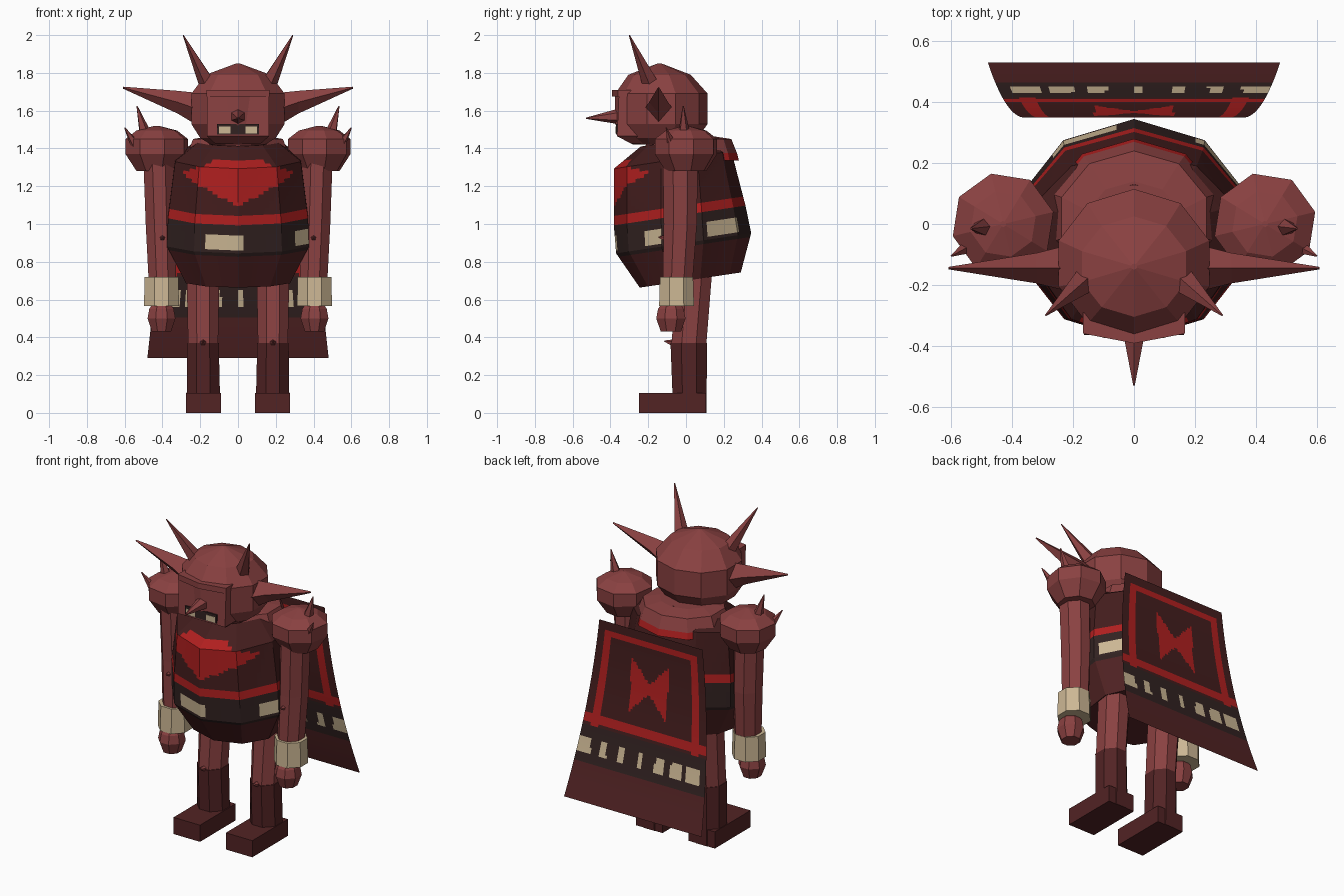
import bpy, bmesh
from math import sin, cos, pi
from mathutils import Vector

if "Cube" in bpy.data.objects:
    bpy.data.objects.remove(bpy.data.objects["Cube"])


def material(name, rgb):
    linear = [((c / 255 + 0.055) / 1.055) ** 2.4 for c in rgb] + [1]
    m = bpy.data.materials.new(name)
    m.use_nodes = True
    m.diffuse_color = linear
    m.node_tree.nodes["Principled BSDF"].inputs["Base Color"].default_value = linear
    return m


SKIN, DARK, BOOT, RED, BLACK, CREAM = range(6)
MATS = [material("skin red", (138, 65, 65)), material("dark maroon", (67, 29, 29)),
        material("boot maroon", (82, 35, 36)), material("bright red", (176, 31, 31)),
        material("near black", (50, 34, 33)), material("cream", (204, 183, 148))]


def finish(name, bm, closed=True):
    if closed:
        bmesh.ops.recalc_face_normals(bm, faces=bm.faces)
    me = bpy.data.meshes.new(name)
    bm.to_mesh(me)
    bm.free()
    for m in MATS:
        me.materials.append(m)
    ob = bpy.data.objects.new(name, me)
    bpy.context.collection.objects.link(ob)
    return ob


def skin_rows(name, rows, rule, wrap=True):
    """Join rows of points with quads; rule(centre) gives each face its colour."""
    bm = bmesh.new()
    vs = [[bm.verts.new(p) for p in row] for row in rows]
    n = len(rows[0])
    for a, b in zip(vs, vs[1:]):
        for i in range(n if wrap else n - 1):
            j = (i + 1) % n
            bm.faces.new((a[i], a[j], b[j], b[i]))
    if wrap:
        bm.faces.new(vs[0][::-1])
        bm.faces.new(vs[-1])
    for f in bm.faces:
        f.material_index = rule(f.calc_center_median())
    return finish(name, bm, wrap)


def loft(name, rings, n, mat, phase=0.0):
    """Rings are (x, y, z, rx, ry)."""
    rows = [[(x + rx * sin(2 * pi * (i + phase) / n), y - ry * cos(2 * pi * (i + phase) / n), z)
             for i in range(n)] for x, y, z, rx, ry in rings]
    return skin_rows(name, rows, mat if callable(mat) else lambda c: mat)


def spike(name, base, tip, r, n=5, mat=SKIN):
    base, tip = Vector(base), Vector(tip)
    d = tip - base
    bm = bmesh.new()
    bmesh.ops.create_cone(bm, cap_ends=True, segments=n, radius1=r, radius2=0.003, depth=d.length)
    for f in bm.faces:
        f.material_index = mat
    ob = finish(name, bm)
    ob.location = (base + tip) / 2
    ob.rotation_euler = d.to_track_quat('Z', 'Y').to_euler()
    return ob


def prism(name, outline, z0, z1, mat):
    return skin_rows(name, [[(x, y, z) for x, y in outline] for z in (z0, z1)], lambda c: mat)


def box(name, x0, x1, y0, y1, z0, z1, mat):
    return prism(name, [(x0, y0), (x1, y0), (x1, y1), (x0, y1)], z0, z1, mat)


# Torso: ten-sided barrel leaning along y, colours laid in bands
LEAN, MID, SUB = 0.15, -0.02, 8
PROFILE = [(0.70, 0.29, -0.245, 0.29), (0.90, 0.395, -0.37, 0.345), (1.05, 0.39, -0.382, 0.315),
           (1.35, 0.35, -0.382, 0.24), (1.446, 0.22, -0.24, 0.13)]


def torso_row(h):
    for a, b in zip(PROFILE, PROFILE[1:]):
        if h <= b[0] + 1e-6:
            t = (h - a[0]) / (b[0] - a[0])
            rx, yf, yb = [p + (q - p) * t for p, q in zip(a[1:], b[1:])]
            break
    corners = []
    for k in range(10):
        c = cos(k * pi / 5)
        y = MID + c * (yf - MID) if c > 0 else MID - c * (yb - MID)
        corners.append(Vector((rx * sin(k * pi / 5), y, h + LEAN * y)))
    return [corners[k].lerp(corners[(k + 1) % 10], s / SUB) for k in range(10) for s in range(SUB)]


def torso_colour(c):
    h = c.z - LEAN * c.y
    if h < 0.88:
        return BOOT
    if h < 1.05:
        front = -0.175 < c.x < 0.04 or 0.3 < c.x and c.y < -0.12
        back = -0.26 < c.x < -0.06 or 0.19 < c.x < 0.35
        patch = (c.y < 0 and front) or (c.y > 0.1 and back)
        return CREAM if patch and 0.915 < h < 0.995 else BLACK
    if h < 1.10:
        return RED
    wide = 0.3 * (h - 1.145) / 0.155 if h < 1.3 else 0.3 - 2 * (h - 1.3)
    return RED if c.y < 0 and abs(c.x) < wide and h < 1.385 else DARK


heights = [0.70, 0.88, 0.90, 0.915, 0.995, 1.05, 1.10]
heights += [1.10 + 0.25 * i / 14 for i in range(1, 15)] + [1.366, 1.385, 1.446]
skin_rows("torso", [torso_row(h) for h in heights], torso_colour)

# Collar with a red lower rim
loft("collar", [(0, 0.02, 1.335, 0.29, 0.26), (0, 0.02, 1.375, 0.28, 0.25),
                (0, 0.02, 1.45, 0.25, 0.22), (0, 0.0, 1.465, 0.16, 0.14)], 10,
     lambda c: RED if c.z < 1.36 else SKIN)

# Head, face block, brow and nose
loft("head", [(0, -0.15, 1.42, 0.15, 0.13), (0, -0.14, 1.455, 0.21, 0.2), (0, -0.13, 1.53, 0.26, 0.245),
              (0, -0.13, 1.69, 0.26, 0.245), (0, -0.14, 1.79, 0.18, 0.165), (0, -0.14, 1.85, 0.01, 0.01)],
     10, SKIN)
skin_rows("face", [[(-w, -0.2, z), (-w, y, z), (w, y, z), (w, -0.2, z)]
                   for z, y, w in ((1.425, -0.29, 0.12), (1.465, -0.365, 0.165), (1.69, -0.355, 0.165))],
          lambda c: SKIN)
prism("brow", [(-0.168, -0.29), (-0.168, -0.36), (0, -0.392), (0.168, -0.36), (0.168, -0.29)],
      1.675, 1.71, SKIN)
spike("nose", (0, -0.34, 1.57), (0, -0.53, 1.56), 0.045, 6)
box("mouth", -0.11, 0.11, -0.371, -0.36, 1.475, 1.53, BLACK)

# Cape: flaring sheet with border, bow shape and a patched band
PATCHES = [(-0.40, -0.31), (-0.28, -0.2), (-0.15, -0.09), (0, 0.027),
           (0.13, 0.165), (0.245, 0.295), (0.355, 0.445)]


def cape_colour(c):
    t = (1.37 - c.z) / 1.08
    u = abs(c.x) / (0.36 + 0.12 * t)
    if t > 0.8:
        return BOOT
    if t > 0.6:
        patch = any(a < c.x < b for a, b in PATCHES)
        return CREAM if patch and 0.66 < t < 0.75 else BLACK
    side = 0.76 < u < 0.86 and t > 0.05
    bar = (0.05 < t < 0.08 or 0.53 < t < 0.575) and (u < 0.86 or t > 0.5)
    bow = abs(c.x) < 0.13 and abs(t - 0.315) < 0.025 + abs(c.x)
    return RED if side or bar or bow else DARK


skin_rows("cape", [[((0.36 + 0.12 * t) * (i / 32 - 1), 0.35 + 0.18 * t * t, 1.37 - 1.08 * t)
                    for i in range(65)] for t in [r / 60 for r in range(61)]], cape_colour, False)

# Paired parts
for side, s in (("left", 1), ("right", -1)):
    spike(side + "_horn", (s * 0.165, -0.19, 1.75), (s * 0.29, -0.30, 2.0), 0.045)
    ear = [(x, -0.145, z, ry, rz) for x, z, ry, rz in ((0.22, 1.61, 0.075, 0.085),
                                                      (0.32, 1.645, 0.05, 0.06), (0.61, 1.722, 0.004, 0.005))]
    skin_rows(side + "_ear", [[(s * x, y - ry, z), (s * x, y, z + rz), (s * x, y + ry, z), (s * x, y, z - rz)]
                              for x, y, z, ry, rz in ear], lambda c: SKIN)
    box(side + "_tooth", min(s * 0.04, s * 0.1), max(s * 0.04, s * 0.1), -0.374, -0.365, 1.48, 1.515, CREAM)

    # Arm with spiked shoulder, cuff and fist
    loft(side + "_shoulder", [(s * 0.43, 0, z, r, r) for z, r in
                              ((1.28, 0.11), (1.37, 0.17), (1.45, 0.17), (1.495, 0.11), (1.52, 0.01))],
         8, SKIN, 0.3)
    spike(side + "_shoulder_spike_top", (s * 0.49, -0.01, 1.47), (s * 0.535, -0.015, 1.625), 0.035)
    spike(side + "_shoulder_spike_outer", (s * 0.545, -0.075, 1.42), (s * 0.60, -0.105, 1.51), 0.026)
    loft(side + "_arm", [(s * 0.42, -0.03, 1.35, 0.088, 0.1), (s * 0.41, -0.03, 1.0, 0.085, 0.095),
                         (s * 0.40, -0.045, 0.68, 0.078, 0.085)], 8, SKIN, 0.5)
    spike(side + "_arm_thorn", (s * 0.40, -0.11, 0.925), (s * 0.40, -0.145, 0.93), 0.018)
    loft(side + "_cuff", [(s * 0.405, -0.05, 0.565, 0.1, 0.1), (s * 0.405, -0.05, 0.72, 0.097, 0.095)],
         8, CREAM, 0.5)
    loft(side + "_fist", [(s * 0.405, -0.08, z, r, r * 1.05) for z, r in
                          ((0.43, 0.055), (0.50, 0.08), (0.55, 0.07), (0.58, 0.05))], 8, SKIN, 0.5)

    # Leg, boot and foot
    loft(side + "_leg", [(s * 0.185, 0.015, 0.36, 0.086, 0.1), (s * 0.185, 0.05, 0.8, 0.095, 0.1)],
         8, SKIN, 0.5)
    loft(side + "_boot", [(s * 0.183, 0.02, 0.0, 0.097, 0.095), (s * 0.185, 0.015, 0.37, 0.09, 0.105)],
         8, BOOT, 0.5)
    spike(side + "_knee_thorn", (s * 0.185, -0.07, 0.37), (s * 0.185, -0.115, 0.38), 0.02)
    box(side + "_foot", min(s * 0.09, s * 0.275), max(s * 0.09, s * 0.275), -0.25, 0.105, 0, 0.105, BOOT)
